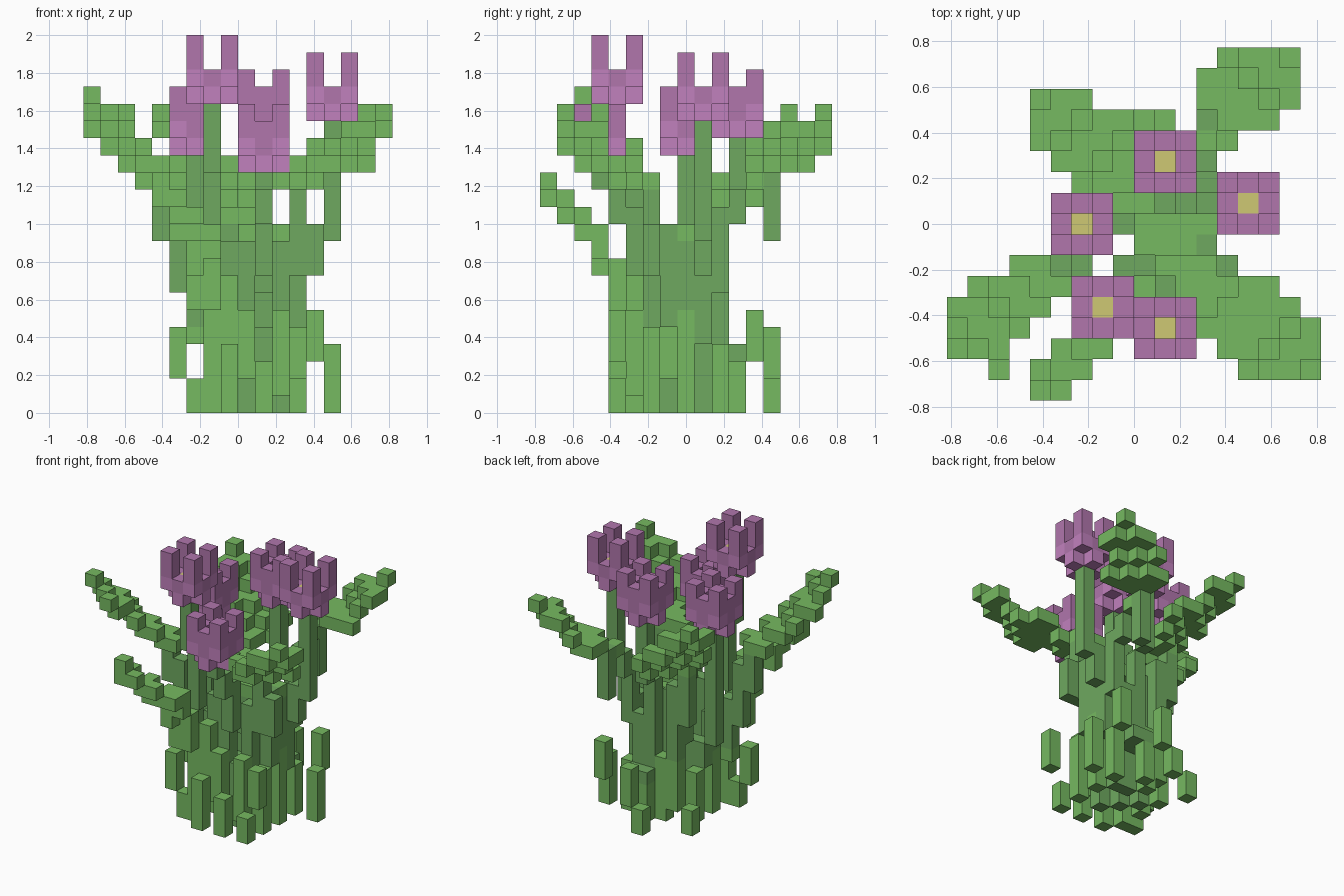
import bpy, bmesh
from mathutils import Vector

if "Cube" in bpy.data.objects:
    bpy.data.objects.remove(bpy.data.objects["Cube"])

S = 2 / 22  # edge length of one cube


def material(name, rgb):
    m = bpy.data.materials.new(name)
    m.diffuse_color = (*[(c / 255) ** 2.2 for c in rgb], 1)
    m.use_nodes = True
    m.node_tree.nodes["Principled BSDF"].inputs["Base Color"].default_value = m.diffuse_color
    return m


LEAF = material("leaf_green", (117, 184, 97))
STEM = material("stem_green", (110, 167, 96))
PETAL = material("petal_light", (192, 128, 188))
PETAL_DARK = material("petal_dark", (175, 117, 171))
YELLOW = material("flower_heart", (206, 199, 115))
MATS = [LEAF, STEM, PETAL, PETAL_DARK, YELLOW]

# for each cube side: direction and the two in-plane axes
SIDES = []
for axis in range(3):
    for sign in (1, -1):
        n = Vector([sign if a == axis else 0 for a in range(3)])
        u = Vector([1 if a == (axis + 1) % 3 else 0 for a in range(3)])
        SIDES.append((n, u, n.cross(u)))


def build(name, cells):
    """Skin a dict {(i, j, k): material} with faces only where it is exposed."""
    bm = bmesh.new()
    for (i, j, k), mat in cells.items():
        c = Vector((i + 0.5, j, k + 0.5))
        for n, u, v in SIDES:
            if (i + int(n.x), j + int(n.y), k + int(n.z)) in cells:
                continue
            corners = [c + (n + a * u + b * v) / 2
                       for a, b in ((-1, -1), (1, -1), (1, 1), (-1, 1))]
            f = bm.faces.new([bm.verts.new(p * S) for p in corners])
            f.material_index = MATS.index(mat)
    bmesh.ops.remove_doubles(bm, verts=bm.verts, dist=1e-4)
    me = bpy.data.meshes.new(name)
    bm.to_mesh(me)
    bm.free()
    for m in MATS:
        me.materials.append(m)
    ob = bpy.data.objects.new(name, me)
    bpy.context.collection.objects.link(ob)


def columns(cols, mat):
    return {(i, j, k): mat for i, j, lo, hi in cols for k in range(lo, hi + 1)}


def flower(name, ci, cj, base, side_height):
    """Cup with four raised corner petals, lower sides and a yellow heart."""
    cells = {}
    for di in (-1, 0, 1):
        for dj in (-1, 0, 1):
            n = abs(di) + abs(dj)
            first, end = {0: (0, 2), 1: (0, side_height), 2: (1, 4)}[n]
            for k in range(first, end):
                cells[ci + di, cj + dj, base + k] = PETAL if k == first else PETAL_DARK
    cells[ci, cj, base + 1] = YELLOW
    build(name, cells)


def blade(rows, dx, dy, tip_d, tip_k, outer, inner, bend=4):
    """One-cube sheet, steep near the tip; rows give (j, first i, last i)."""
    cells = {}
    for j, a, b in rows:
        for i in range(a, b + 1):
            r = max(tip_d - dx * (i + 0.5) - dy * j, 0)
            k = round(tip_k - outer * min(r, bend) - inner * max(r - bend, 0))
            cells[i, j, k] = LEAF
    return cells


# Flowers: centre cell, base level, height of the side petals
flower("flower_back", 1, 3, 16, 3)
flower("flower_right", 5, 1, 17, 2)
flower("flower_left", -3, 0, 15, 3)
flower("flower_tall", -2, -4, 18, 2)
flower("flower_front", 1, -5, 14, 3)

# Stems: stepped columns leaning out to the flowers
stems = {
    "stem_back": [(1, 1, 0, 3), (1, 2, 3, 10), (1, 3, 11, 15), (1, 3, 3, 3), (2, 3, 3, 3)],
    "stem_right": [(2, 1, 0, 4), (3, 1, 4, 8), (4, 1, 8, 10), (5, 1, 10, 16)],
    "stem_left": [(-1, 0, 0, 5), (-2, 0, 4, 5), (-3, 0, 6, 14)],
    "stem_tall": [(0, -1, 0, 4), (-1, -2, 4, 9), (-2, -3, 9, 14), (-2, -4, 14, 17)],
    "stem_front": [(1, -2, 0, 4), (0, -2, 4, 9), (1, -3, 8, 11), (1, -4, 11, 12), (1, -5, 13, 13)],
}
for name, cols in stems.items():
    build(name, columns(cols, STEM))

# Leaves: a sheathing root of columns plus a sloping blade
leaf = blade([(8, 4, 7), (7, 3, 7), (6, 3, 7), (5, 4, 6), (4, 3, 3)],
             1, 1, 15.5, 17, 0.75, 0.15)
leaf.update(columns([(3, 5, 10, 13), (3, 3, 11, 12), (3, 2, 7, 11), (2, 2, 3, 7)], STEM))
build("leaf_back_right", leaf)

leaf = blade([(-7, 5, 8), (-6, 4, 8), (-5, 3, 8), (-4, 3, 7), (-3, 2, 6), (-2, 1, 3)],
             1, -1, 15.5, 17, 0.75, 0.15)
leaf.update(columns([(i, j, 10, 10) for i in (0, 1, 2, 3) for j in (-1, 0)], LEAF))
leaf.update(columns([(4, -2, 8, 10), (3, -2, 8, 12), (3, -1, 5, 10), (2, -2, 5, 9),
                     (1, -1, 7, 9), (0, 0, 4, 8), (3, 0, 6, 9)], STEM))
build("leaf_front_right", leaf)

leaf = blade([(-7, -7, -7), (-6, -9, -7), (-5, -9, -6), (-4, -9, -5),
              (-3, -8, -4), (-2, -6, -5)], -1, -1, 14.5, 18, 0.75, 0.6)
leaf.update(columns([(-5, -2, 10, 12), (-4, -2, 7, 11), (-3, -2, 5, 8), (-2, -1, 5, 7)], STEM))
build("leaf_front_left", leaf)

leaf = blade([(6, -5, -3), (5, -5, 0), (4, -5, 0), (3, -4, -1), (2, -3, -1), (1, -1, 0)],
             -1, 1, 10.5, 17, 0.7, 0.6)
leaf.update(columns([(-1, 2, 5, 10), (-2, 2, 8, 11), (0, 1, 3, 9), (-1, 1, 6, 10)], STEM))
build("leaf_back_left", leaf)

leaf = columns([(-5, -8, 13, 13), (-5, -8, 12, 12), (-4, -8, 12, 12), (-5, -7, 12, 12),
                (-4, -7, 11, 11), (-3, -7, 11, 11), (-4, -6, 10, 11), (-3, -6, 10, 10),
                (-2, -6, 10, 10), (-3, -5, 8, 10), (-2, -5, 9, 10),
                (-3, -4, 6, 8), (-2, -4, 6, 8), (-1, -3, 4, 7), (-2, -3, 4, 6)], LEAF)
build("small_leaf_front", leaf)

# Short leaf bases around the foot
build("foot_leaves", columns([
    (-3, -3, 0, 1), (-4, -3, 2, 4), (-3, -2, 4, 4), (-2, -3, 0, 3), (-2, -1, 0, 4),
    (-2, 1, 0, 3), (-1, -4, 0, 3), (1, -4, 0, 2), (0, -3, 2, 5),
    (3, -4, 0, 1), (4, -4, 3, 5), (2, -3, 1, 5), (3, -2, 0, 4), (3, 0, 0, 5), (2, -1, 2, 8),
    (3, 2, 0, 3), (1, 3, 0, 2), (-3, 3, 0, 1), (-1, 2, 1, 4), (0, 2, 0, 4),
    (5, 2, 0, 3), (4, 4, 3, 5), (0, 5, 0, 1), (1, 5, 2, 4)], LEAF))
